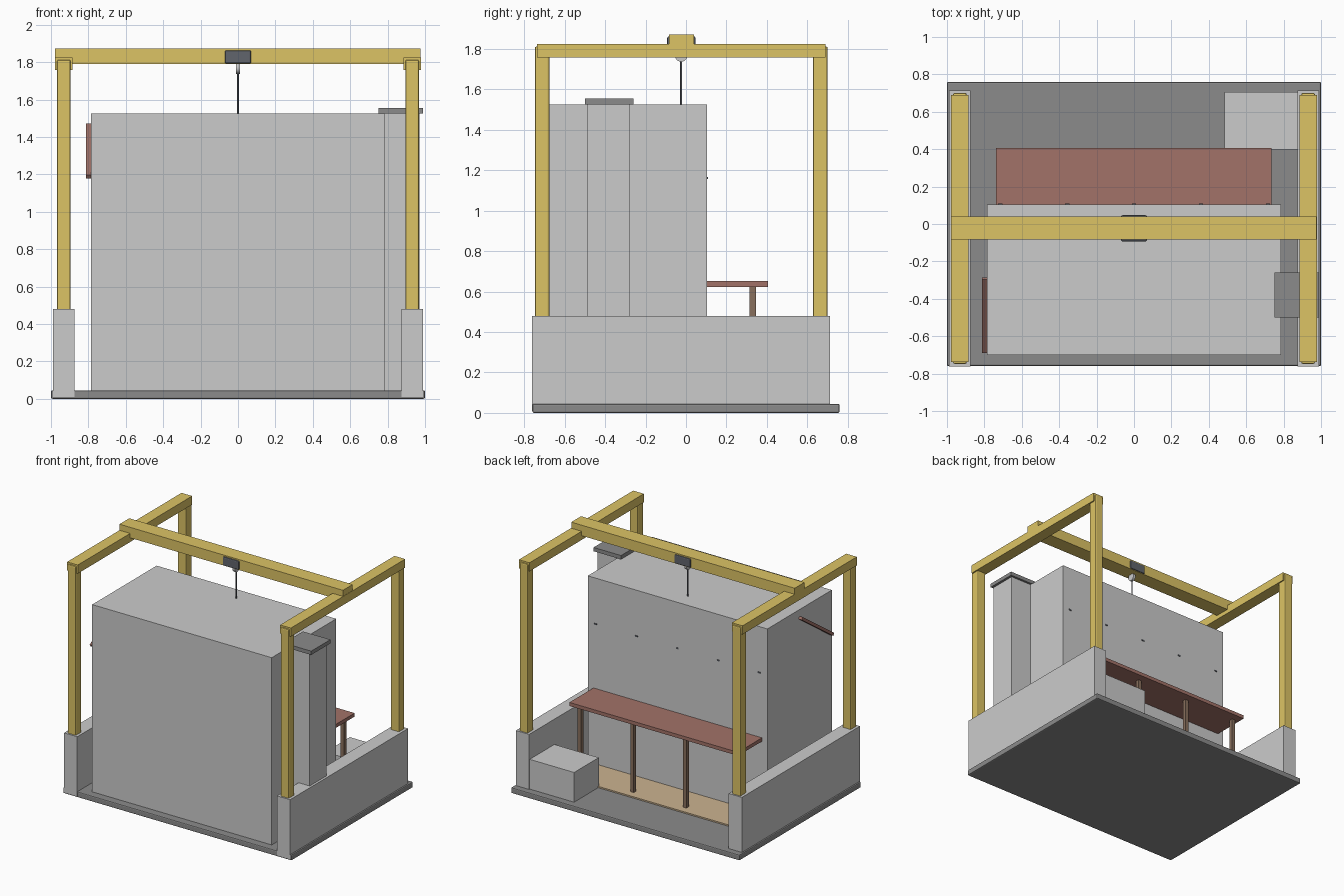
import bpy, bmesh
from math import radians
from mathutils import Matrix

if "Cube" in bpy.data.objects:
    bpy.data.objects.remove(bpy.data.objects["Cube"])


def material(name, rgb):
    m = bpy.data.materials.new(name)
    m.diffuse_color = (*rgb, 1)
    m.use_nodes = True
    m.node_tree.nodes["Principled BSDF"].inputs["Base Color"].default_value = m.diffuse_color
    return m


YELLOW = material("yellow_paint", (0.72, 0.55, 0.13))
RED = material("red_brown", (0.36, 0.17, 0.14))
WOOD = material("dark_wood", (0.25, 0.16, 0.11))
TAN = material("pale_wood", (0.60, 0.45, 0.28))
STEEL = material("dark_steel", (0.12, 0.13, 0.15))
STONE = material("dark_stone", (0.26, 0.26, 0.26))


def finish(name, bm, mat, bevel=0):
    me = bpy.data.meshes.new(name)
    bm.to_mesh(me)
    bm.free()
    ob = bpy.data.objects.new(name, me)
    bpy.context.collection.objects.link(ob)
    if mat:
        me.materials.append(mat)
    if bevel:
        mod = ob.modifiers.new("bevel", 'BEVEL')
        mod.width, mod.segments = bevel, 2
    return ob


def box(name, x, y, z, mat=None, bevel=0):
    """Box from (min, max) ranges on each axis, origin at its centre."""
    size = [r[1] - r[0] for r in (x, y, z)]
    bm = bmesh.new()
    bmesh.ops.create_cube(bm, size=1, matrix=Matrix.Diagonal((*size, 1)))
    ob = finish(name, bm, mat, bevel)
    ob.location = [(r[0] + r[1]) / 2 for r in (x, y, z)]
    return ob


def cylinder(name, radius, depth, loc, mat=None, sides=24, turn_y=0):
    bm = bmesh.new()
    bmesh.ops.create_cone(bm, cap_ends=True, segments=sides, radius1=radius,
                          radius2=radius, depth=depth)
    for f in bm.faces:
        f.smooth = len(f.verts) == 4
    for e in bm.edges:
        e.smooth = all(len(f.verts) == 4 for f in e.link_faces)
    ob = finish(name, bm, mat)
    ob.location = loc
    ob.rotation_euler.y = radians(turn_y)
    return ob


# Base slab and main block
box("base_slab", (-1, 1), (-0.76, 0.76), (0, 0.045), STONE, 0.008)
box("main_block", (-0.785, 0.785), (-0.70, 0.105), (0.02, 1.525))

# Side column with cap, storage crate
box("side_column", (0.77, 0.97), (-0.49, -0.277), (0.02, 1.525))
box("column_cap", (0.75, 0.99), (-0.50, -0.26), (1.525, 1.555), STONE)
box("storage_crate", (0.485, 0.88), (0.397, 0.705), (0.03, 0.28))

# Side walls, crane posts and rails on both sides
for s, side in ((-1, "left"), (1, "right")):
    def span(a, b):
        return tuple(sorted((s * a, s * b)))
    box(side + "_wall", span(0.873, 0.988), (-0.761, 0.713), (0.01, 0.48))
    for y, end in ((-0.712, "front"), (0.665, "back")):
        box(f"{side}_{end}_post", span(0.895, 0.967), (y - 0.036, y + 0.036),
            (0.01, 1.812), YELLOW, 0.008)
    box(side + "_rail", span(0.885, 0.978), (-0.737, 0.691), (1.757, 1.825), YELLOW)

# Crane bridge, trolley, pulley and cable
box("crane_bridge", (-0.978, 0.976), (-0.083, 0.039), (1.79, 1.873), YELLOW)
box("trolley", (-0.07, 0.07), (-0.093, 0.047), (1.793, 1.863), STEEL, 0.008)
cylinder("pulley", 0.03, 0.02, (0, -0.024, 1.767), turn_y=90)
cylinder("cable", 0.005, 0.24, (0, -0.024, 1.64), STEEL, 12)

# Counter with legs, walkway boards below
box("counter_top", (-0.738, 0.736), (0.103, 0.405), (0.624, 0.652), RED)
for i, x in enumerate((-0.69, -0.23, 0.23, 0.69)):
    box(f"counter_leg_{i + 1}", (x - 0.015, x + 0.015), (0.315, 0.346),
        (0.03, 0.626), WOOD)
box("walkway", (-0.738, 0.736), (0.103, 0.405), (0.03, 0.056), TAN)

# Hooks on the back face
for i in range(5):
    x = -0.715 + i * 0.358
    box(f"hook_{i + 1}", (x - 0.011, x + 0.011), (0.095, 0.110), (1.157, 1.167), STEEL)

# Sloping bar on the left face
bar = box("sloping_bar", (-0.813, -0.783), (-0.728, -0.248), (1.314, 1.336), RED)
bar.rotation_euler.x = radians(35)
